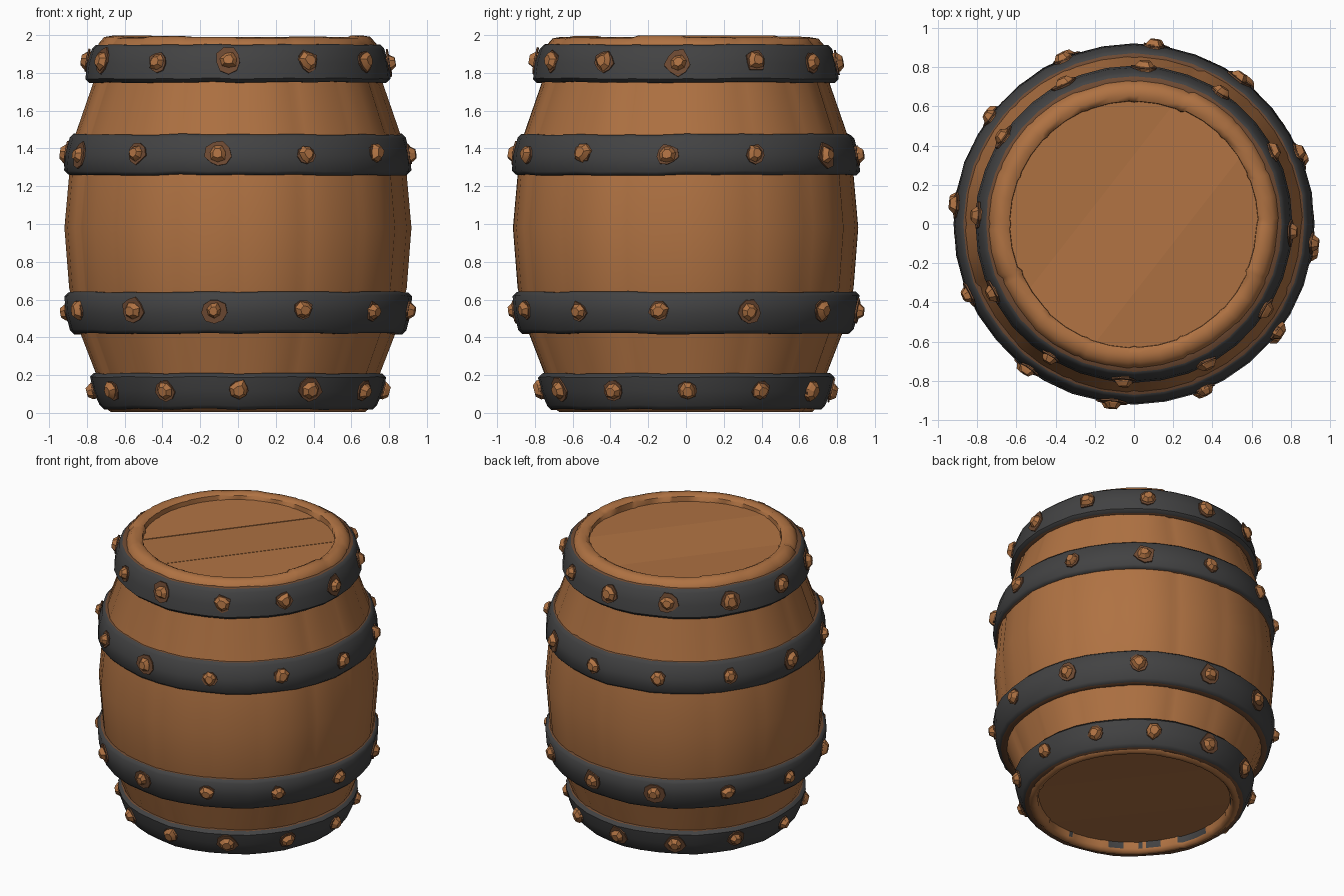
import bpy, bmesh, math, random
from mathutils import Matrix, Vector

random.seed(4)
if "Cube" in bpy.data.objects:
    bpy.data.objects.remove(bpy.data.objects["Cube"])


def material(name, rgb):
    m = bpy.data.materials.new(name)
    m.use_nodes = True
    m.diffuse_color = (*rgb, 1)
    m.node_tree.nodes["Principled BSDF"].inputs["Base Color"].default_value = (*rgb, 1)
    return m


wood = material("warm wood", (0.43, 0.168, 0.055))
iron = material("dark iron", (0.055, 0.055, 0.056))
rust = material("brown rust", (0.155, 0.068, 0.032))


def finish(bm, name, mats, angle=40):
    bmesh.ops.recalc_face_normals(bm, faces=bm.faces)
    mesh = bpy.data.meshes.new(name)
    bm.to_mesh(mesh)
    bm.free()
    for m in mats:
        mesh.materials.append(m)
    obj = bpy.data.objects.new(name, mesh)
    bpy.context.collection.objects.link(obj)
    bpy.ops.object.select_all(action="DESELECT")
    obj.select_set(True)
    bpy.context.view_layer.objects.active = obj
    bpy.ops.object.shade_smooth_by_angle(angle=math.radians(angle))
    return obj


def lathe(profile, angles, adjust):
    """Spin a closed (radius, height) loop through the given angles."""
    bm = bmesh.new()
    rings = []
    for i, a in enumerate(angles):
        ring = []
        for r, z in profile:
            r, z = adjust(i, r, z)
            ring.append(bm.verts.new((r * math.cos(a), r * math.sin(a), z)))
        rings.append(ring)
    n = len(profile)
    for i, ring in enumerate(rings):
        nxt = rings[(i + 1) % len(rings)]
        for j in range(n):
            k = (j + 1) % n
            bm.faces.new((ring[j], nxt[j], nxt[k], ring[k]))
    bmesh.ops.recalc_face_normals(bm, faces=bm.faces)
    bm.normal_update()
    return bm


# Stave wall with rounded rims and shallow seams between staves
outer = [(0.67, 0.005), (0.70, 0.03), (0.745, 0.2), (0.83, 0.42), (0.89, 0.66),
         (0.915, 0.98), (0.89, 1.26), (0.855, 1.48), (0.765, 1.74),
         (0.735, 1.95), (0.705, 1.985)]
inner = [(0.66, 1.993), (0.63, 1.978), (0.625, 1.88), (0.625, 0.1), (0.63, 0.03),
         (0.645, 0.008)]
STAVES = 16
columns = [math.tau * (s + f) / STAVES for s in range(STAVES) for f in (0, 0.1, 0.5, 0.9)]
lift = [random.uniform(-0.006, 0.007) for _ in range(STAVES)]
swell = [random.uniform(-0.006, 0.006) for _ in range(STAVES)]


def stave_shape(i, r, z):
    s = i // 4
    r += swell[s] - (0.006 if i % 4 == 0 else 0)
    if z > 1.9:
        z += lift[s]
    return r, z


bm = lathe(outer + inner, columns, stave_shape)
for f in bm.faces:
    c = f.calc_center_median()
    low_inside = f.normal.x * c.x + f.normal.y * c.y < -0.5 and 0.04 < c.z < 0.1
    f.material_index = 1 if low_inside and random.random() < 0.25 else 0
finish(bm, "stave_wall", [wood, iron], 60)


# Lids: planks cut from a disc, each at its own height and tilt
LID_R, PLANKS = 0.65, 3


def lid(name, frame):
    bm = bmesh.new()
    for p in range(PLANKS):
        v0 = -LID_R + 2 * LID_R * p / PLANKS
        v1 = v0 + 2 * LID_R / PLANKS
        tilt = (0.04, -0.05, 0.03)[p]
        outline = []
        for side in (1, -1):
            for t in range(7):
                f = t / 6 if side == 1 else 1 - t / 6
                v = v0 + (v1 - v0) * f
                u = side * math.sqrt(max(LID_R ** 2 - v * v, 0.0001))
                outline.append(frame @ Vector((u, v, tilt * (v - (v0 + v1) / 2))))
        top = bm.faces.new([bm.verts.new(c) for c in outline])
        grown = bmesh.ops.extrude_face_region(bm, geom=[top], use_keep_orig=True)["geom"]
        bmesh.ops.translate(bm, vec=frame.to_3x3() @ Vector((0, 0, -0.05)),
                            verts=[g for g in grown if isinstance(g, bmesh.types.BMVert)])
    finish(bm, name, [wood], 30)


grain = Matrix.Rotation(math.radians(52), 4, "Z")
lid("top_lid", Matrix.Translation((0, 0, 1.945)) @ grain)
lid("bottom_lid", Matrix.Translation((0, 0, 0.07)) @ Matrix.Rotation(math.pi, 4, "Y") @ grain)

# Hoops: name, bottom z, top z, bottom radius, top radius, rivet z, rivet turn
hoops = [
    ("top", 1.75, 1.95, 0.81, 0.775, 1.86, -3),
    ("upper", 1.26, 1.475, 0.92, 0.89, 1.37, -6),
    ("lower", 0.42, 0.64, 0.89, 0.92, 0.54, -8),
    ("bottom", 0.02, 0.21, 0.735, 0.785, 0.12, 0),
]
RING = [math.tau * i / 36 for i in range(36)]
RIVETS = 12


def stud(bm, frame, rings, sides):
    """Stack irregular rings of (radius, height) along a frame and cap them."""
    wobble = [random.uniform(0.85, 1.15) for _ in range(sides)]
    layers = []
    for r, h in rings:
        layers.append([bm.verts.new(frame @ Vector((
            r * wobble[k] * math.cos(math.tau * k / sides),
            r * wobble[k] * math.sin(math.tau * k / sides), h))) for k in range(sides)])
    for a, b in zip(layers, layers[1:]):
        for k in range(sides):
            m = (k + 1) % sides
            bm.faces.new((a[k], a[m], b[m], b[k]))
    bm.faces.new(layers[-1])
    bm.faces.new(layers[0][::-1])


for name, z0, z1, r0, r1, rz, turn in hoops:
    mid = (r0 + r1) / 2 + 0.008
    deep = min(r0, r1) - 0.06
    loop = [(deep, z0), (r0 - 0.02, z0), (r0, z0 + 0.02), (mid, (z0 + z1) / 2),
            (r1, z1 - 0.02), (r1 - 0.02, z1), (deep, z1)]
    wave = [random.uniform(-0.004, 0.004) for _ in RING]
    bm = lathe(loop, RING, lambda i, r, z: (r + wave[i] / 2, z + wave[i - 9]))
    for f in bm.faces:
        f.material_index = 1 if abs(f.normal.z) > 0.85 else 0
    finish(bm, name + "_hoop", [iron, rust], 50)

    # Rivets and the rust stains around them
    studs, stains = bmesh.new(), bmesh.new()
    slope = math.atan2(r0 - r1, z1 - z0)
    for k in range(RIVETS):
        a = math.radians(turn - 90 + random.uniform(-1, 1)) + math.tau * k / RIVETS
        z = rz + random.uniform(-0.006, 0.006)
        surface = mid - math.tan(slope) * (z - (z0 + z1) / 2)
        frame = (Matrix.Rotation(a, 4, "Z")
                 @ Matrix.Translation((surface, 0, z))
                 @ Matrix.Rotation(math.pi / 2 - slope, 4, "Y"))
        size = random.uniform(0.9, 1.1)
        stud(studs, frame, [(0.048 * size, -0.03), (0.046 * size, 0.01),
                            (0.027 * size, 0.034)], 7)
        spot = random.choice((0.05, 0.056, 0.068))
        stud(stains, frame, [(spot, -0.004), (spot, 0.005)], 9)
    finish(studs, name + "_hoop_rivets", [wood], 30)
    finish(stains, name + "_hoop_stains", [rust], 30)
